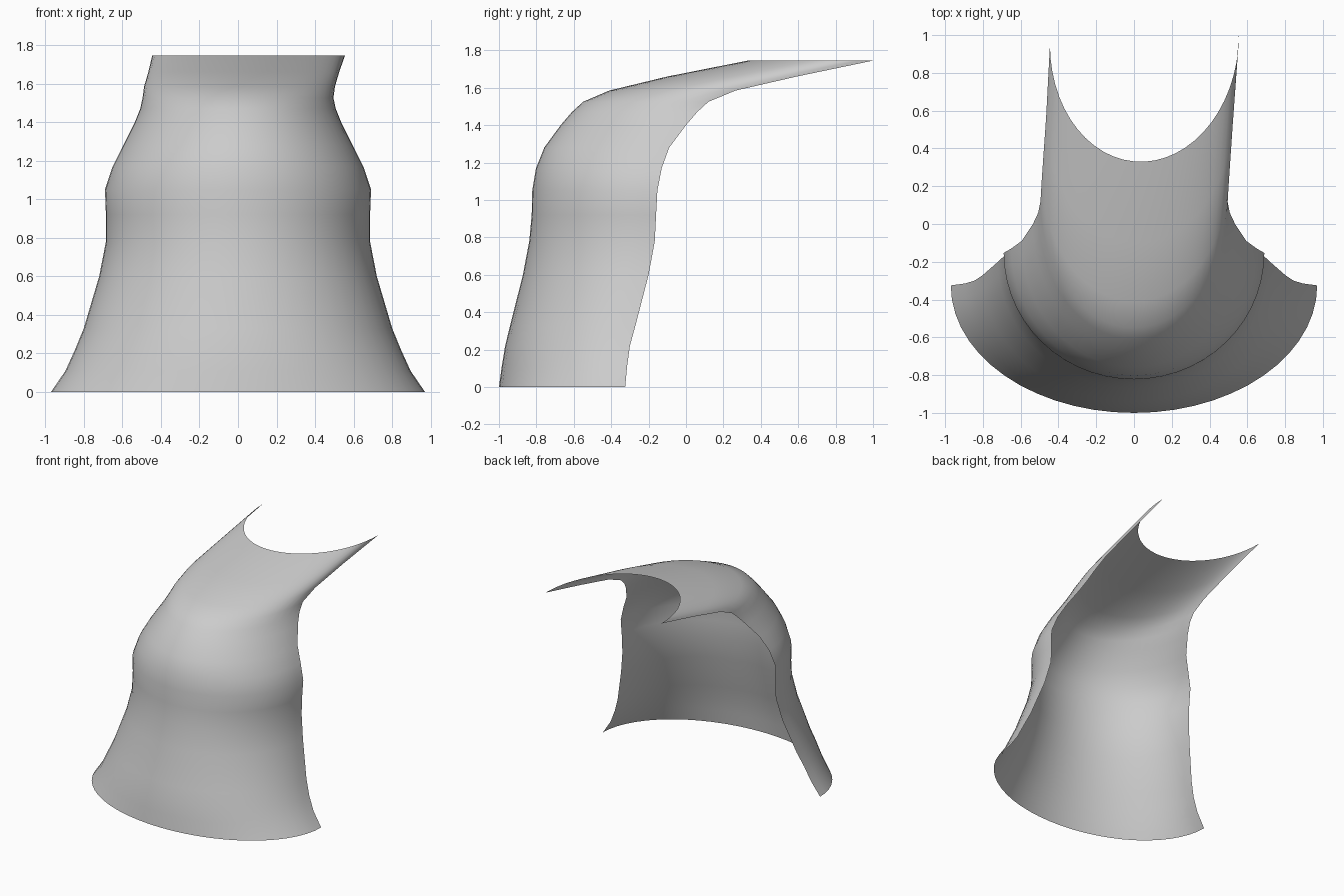
import bpy, bmesh, math

# Horizontal profile rings: z, half width, front y, side-edge y, centre x, edge skew
RINGS = [
    (0.00, 0.970, -1.000, -0.325, 0, 0),
    (0.11, 0.895, -0.985, -0.315, 0, 0),
    (0.22, 0.845, -0.967, -0.300, 0, 0),
    (0.33, 0.800, -0.940, -0.270, 0, 0),
    (0.60, 0.720, -0.872, -0.200, 0, 0),
    (0.78, 0.685, -0.838, -0.167, 0, 0),
    (0.92, 0.685, -0.825, -0.160, 0, 0),
    (1.05, 0.690, -0.822, -0.153, 0, 0),
    (1.17, 0.650, -0.802, -0.130, 0, 0),
    (1.28, 0.595, -0.758, -0.090, 0, 0),
    (1.40, 0.535, -0.670, 0.000, 0, 0),
    (1.47, 0.507, -0.610, 0.060, 0, 0),
    (1.525, 0.495, -0.550, 0.120, 0, 0),
    (1.585, 0.495, -0.410, 0.260, 0.008, 0.005),
    (1.66, 0.495, -0.100, 0.580, 0.030, 0.012),
    (1.745, 0.500, 0.330, 0.975, 0.055, 0.025),
]
SEG = 28

# Loft half-elliptical arcs into one open sheet
bm = bmesh.new()
rows = []
for z, w, front, edge, cx, skew in RINGS:
    row = []
    for i in range(SEG + 1):
        a = math.pi * i / SEG
        c = -math.cos(a)
        row.append(bm.verts.new((cx + w * c, edge - (edge - front) * math.sin(a) + skew * c, z)))
    rows.append(row)
for lo, hi in zip(rows, rows[1:]):
    for i in range(SEG):
        bm.faces.new((lo[i], lo[i + 1], hi[i + 1], hi[i])).smooth = True

mesh = bpy.data.meshes.new("curved_shell")
bm.to_mesh(mesh)
bm.free()
bpy.context.collection.objects.link(bpy.data.objects.new("curved_shell", mesh))
